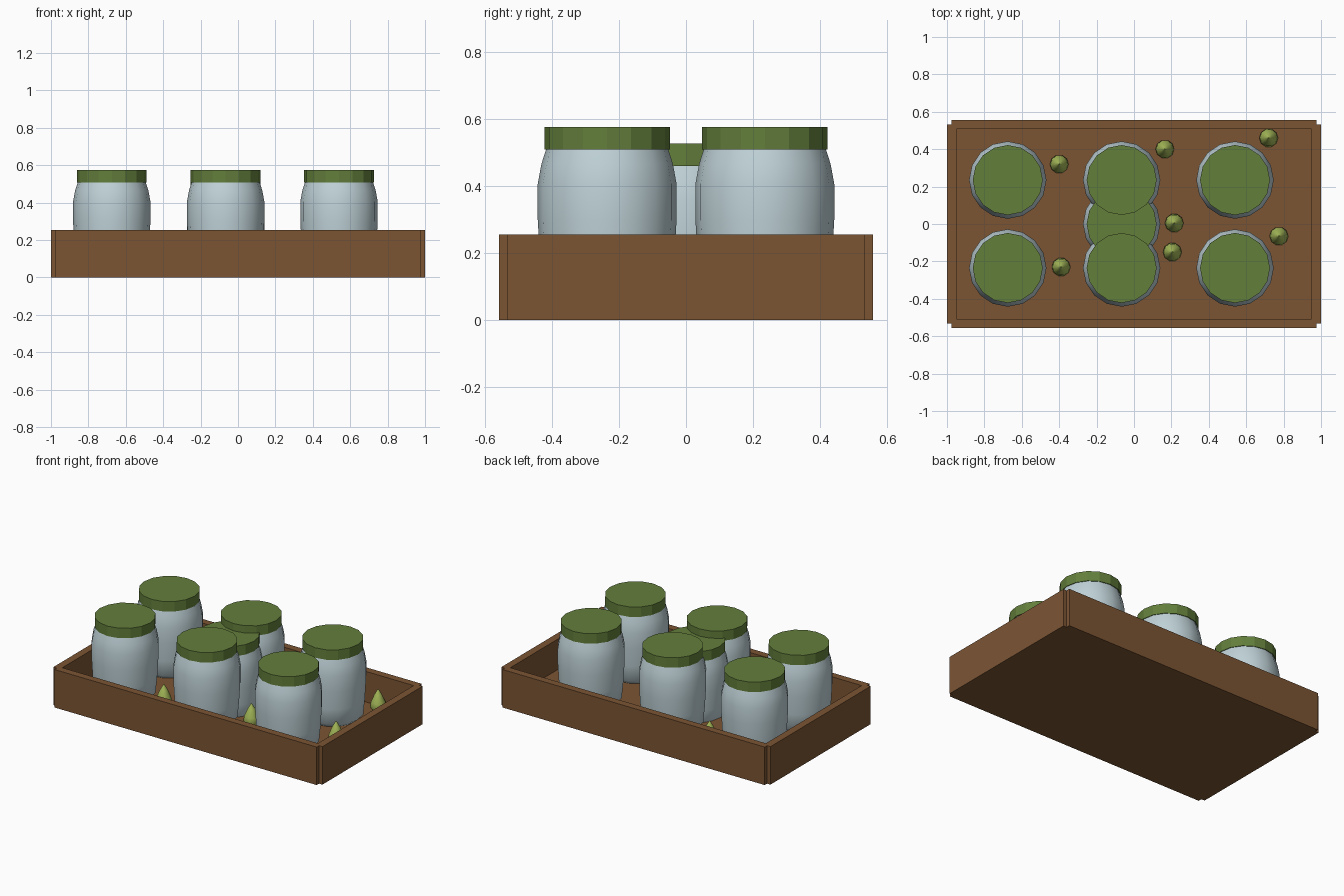
import bpy, bmesh, math

cube = bpy.data.objects.get("Cube")
if cube:
    bpy.data.objects.remove(cube, do_unlink=True)


def material(name, rgb):
    m = bpy.data.materials.new(name)
    m.use_nodes = True
    m.diffuse_color = (*rgb, 1)
    m.node_tree.nodes["Principled BSDF"].inputs["Base Color"].default_value = (*rgb, 1)
    return m


WOOD = material("brown wood", (0.20, 0.09, 0.034))
GLASS = material("pale glass", (0.52, 0.64, 0.68))
LID = material("green lid", (0.124, 0.21, 0.044))
SPROUT = material("yellow green sprout", (0.38, 0.49, 0.10))


def finish(bm, name, mat, smooth_angle=None):
    bmesh.ops.recalc_face_normals(bm, faces=bm.faces)
    mesh = bpy.data.meshes.new(name)
    bm.to_mesh(mesh)
    bm.free()
    mesh.materials.append(mat)
    ob = bpy.data.objects.new(name, mesh)
    bpy.context.collection.objects.link(ob)
    if smooth_angle:
        bpy.ops.object.select_all(action='DESELECT')
        ob.select_set(True)
        bpy.context.view_layer.objects.active = ob
        bpy.ops.object.shade_smooth_by_angle(angle=math.radians(smooth_angle))
    return ob


def box(name, lo, hi, mat):
    bm = bmesh.new()
    bmesh.ops.create_cube(bm, size=1)
    for v in bm.verts:
        v.co = [a + (b - a) * (c + 0.5) for a, b, c in zip(lo, hi, v.co)]
    return finish(bm, name, mat)


def turned(name, profile, sides, place, mat, smooth_angle=None):
    """Closed solid of revolution from (radius, height) pairs."""
    bm = bmesh.new()
    rings = []
    for r, z in profile:
        ring = []
        for i in range(sides):
            a = math.tau * i / sides
            ring.append(bm.verts.new((r * math.cos(a), r * math.sin(a), z)))
        rings.append(ring)
    for low, high in zip(rings, rings[1:]):
        for i in range(sides):
            j = (i + 1) % sides
            bm.faces.new((low[i], low[j], high[j], high[i]))
    bm.faces.new(rings[0][::-1])
    bm.faces.new(rings[-1])
    ob = finish(bm, name, mat, smooth_angle)
    ob.location = place
    return ob


# Wooden tray: floor and four walls with stepped corners
FLOOR = 0.05
WALL = 0.255
box("tray_floor", (-0.96, -0.52, 0), (0.96, 0.52, FLOOR), WOOD)
for side, s in (("left", 1), ("right", -1)):
    x = sorted((0.95 * s, s))
    box(side + "_wall", (x[0], -0.532, 0), (x[1], 0.532, WALL), WOOD)
for side, s in (("front", -1), ("back", 1)):
    y = sorted((0.508 * s, 0.557 * s))
    box(side + "_wall", (-0.975, y[0], 0), (0.975, y[1], WALL), WOOD)

# Jars: smooth bodies with flat-sided lids, the middle one sunk into the floor
JAR = [(0.165, 0), (0.19, 0.025), (0.2, 0.13), (0.207, 0.25),
       (0.207, 0.355), (0.196, 0.415), (0.18, 0.465)]
CAP = [(0.187, 0.458), (0.187, 0.525)]
spots = [(x, y, FLOOR) for x in (-0.675, -0.066, 0.54) for y in (-0.235, 0.235)]
spots.append((-0.066, 0, 0.001))
for n, spot in enumerate(spots, 1):
    turned(f"jar_{n}", JAR, 16, spot, GLASS, 50)
    turned(f"jar_lid_{n}", CAP, 16, spot, LID)

# Small pointed sprouts on the tray floor
BUD = [(0.03, -0.01), (0.05, 0.02), (0.044, 0.055), (0.022, 0.105), (0.003, 0.137)]
buds = [(-0.4, 0.32), (0.165, 0.4), (0.72, 0.46), (0.215, 0.005),
        (0.205, -0.15), (0.775, -0.065), (-0.39, -0.23)]
for n, (x, y) in enumerate(buds, 1):
    turned(f"sprout_{n}", BUD, 10, (x, y, FLOOR), SPROUT, 60)
